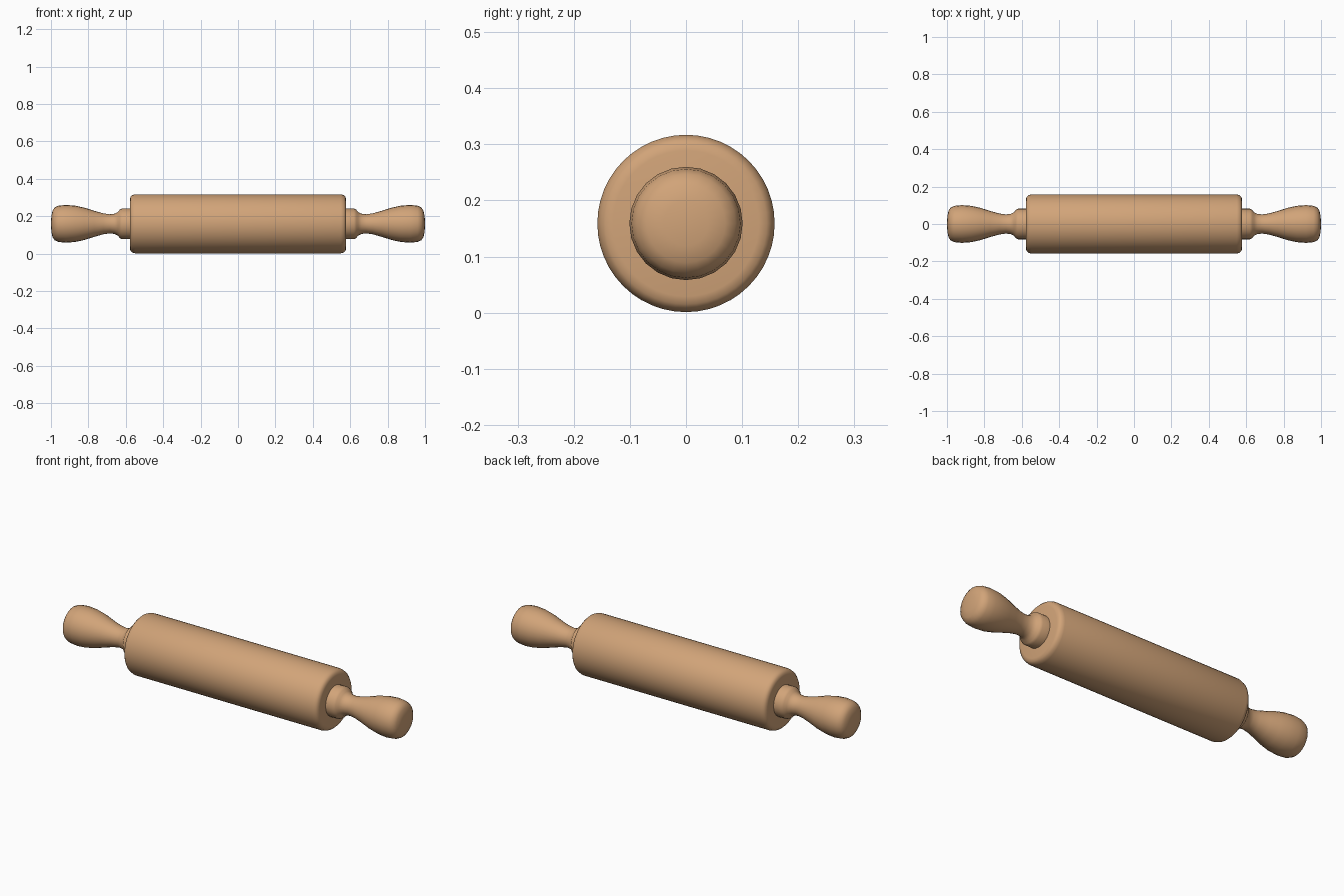
import bpy, bmesh, math
from mathutils import Matrix

AXIS_Z = 0.159
cube = bpy.data.objects.get("Cube")
if cube:
    bpy.data.objects.remove(cube)

# Warm wood colour
wood = bpy.data.materials.new("warm wood")
wood.use_nodes = True
colour = (0.64, 0.37, 0.19, 1)
wood.diffuse_color = colour
wood.node_tree.nodes["Principled BSDF"].inputs["Base Color"].default_value = colour


def lathe(name, profile, segments, flip=False):
    """Spin (x, radius) points around the x axis, closing on the axis."""
    bm = bmesh.new()
    verts = [bm.verts.new((x, 0, r)) for x, r in profile]
    edges = [bm.edges.new(pair) for pair in zip(verts, verts[1:])]
    bmesh.ops.spin(bm, geom=verts + edges, cent=(0, 0, 0), axis=(1, 0, 0),
                   angle=math.tau, steps=segments)
    bmesh.ops.remove_doubles(bm, verts=bm.verts, dist=0.0002)
    if flip:
        bmesh.ops.transform(bm, matrix=Matrix.Scale(-1, 4, (1, 0, 0)), verts=bm.verts)
    bmesh.ops.recalc_face_normals(bm, faces=bm.faces)
    mesh = bpy.data.meshes.new(name)
    bm.to_mesh(mesh)
    bm.free()
    mesh.materials.append(wood)
    obj = bpy.data.objects.new(name, mesh)
    obj.location.z = AXIS_Z
    bpy.context.collection.objects.link(obj)
    bpy.ops.object.select_all(action='DESELECT')
    obj.select_set(True)
    bpy.context.view_layer.objects.active = obj
    bpy.ops.object.shade_smooth_by_angle(angle=math.radians(50))


# Main cylinder with rounded rims
half_end = [(0.55, 0.158), (0.566, 0.153), (0.575, 0.144), (0.578, 0.13), (0.578, 0)]
barrel = [(-x, r) for x, r in reversed(half_end)] + half_end
lathe("roller", barrel, 48)

# Turned handles: collar, narrow neck, swelling grip, rounded end
handle = [(0.56, 0), (0.56, 0.082), (0.62, 0.082), (0.632, 0.076), (0.642, 0.063),
          (0.66, 0.054), (0.685, 0.051), (0.72, 0.056), (0.77, 0.07), (0.82, 0.086),
          (0.87, 0.097), (0.92, 0.101), (0.96, 0.097), (0.98, 0.088),
          (0.992, 0.07), (0.998, 0.04), (1.0, 0)]
lathe("left_handle", handle, 24)
lathe("right_handle", handle, 24, flip=True)
